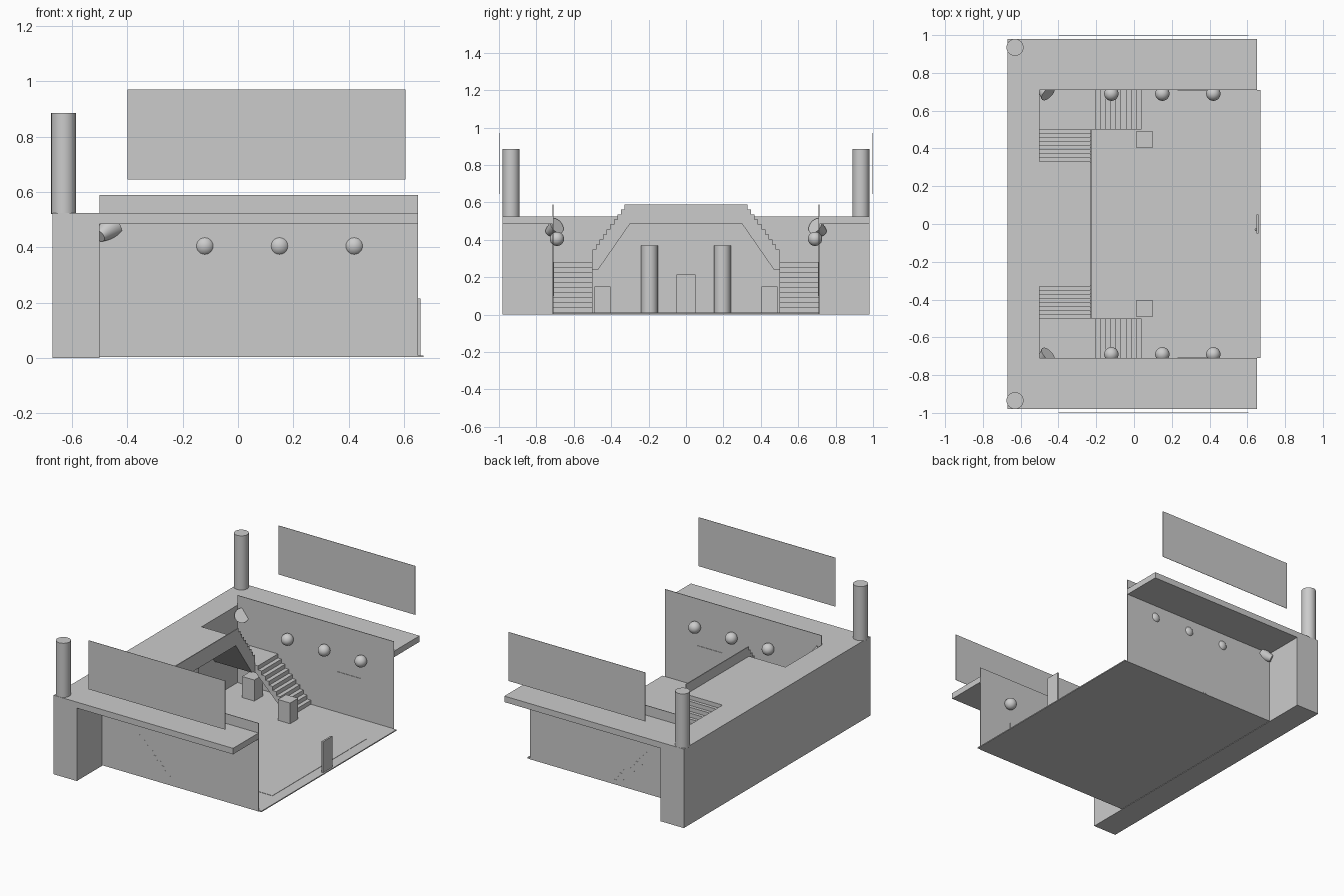
import bpy, bmesh
from mathutils import Vector

if "Cube" in bpy.data.objects:
    bpy.data.objects.remove(bpy.data.objects["Cube"])

grey = bpy.data.materials.new("plain_grey")
grey.use_nodes = True
grey.diffuse_color = (0.6, 0.6, 0.6, 1)
grey.node_tree.nodes["Principled BSDF"].inputs["Base Color"].default_value = (0.6, 0.6, 0.6, 1)


def finish(name, bm, smooth=False):
    bmesh.ops.recalc_face_normals(bm, faces=bm.faces)
    mesh = bpy.data.meshes.new(name)
    bm.to_mesh(mesh)
    bm.free()
    mesh.materials.append(grey)
    obj = bpy.data.objects.new(name, mesh)
    bpy.context.collection.objects.link(obj)
    if smooth:
        bpy.ops.object.select_all(action="DESELECT")
        obj.select_set(True)
        bpy.context.view_layer.objects.active = obj
        bpy.ops.object.shade_smooth_by_angle()
    return obj


def box(name, x, y, z):
    bm = bmesh.new()
    bmesh.ops.create_cube(bm, size=1)
    for v in bm.verts:
        v.co = [(lo + hi) / 2 + c * (hi - lo) for c, (lo, hi) in zip(v.co, (x, y, z))]
    return finish(name, bm)


def prism(name, points, axis, lo, hi):
    """Extrude an outline of (across, z) points along x or y."""
    bm = bmesh.new()
    place = (lambda a, z, d: (d, a, z)) if axis == "x" else (lambda a, z, d: (a, d, z))
    face = bm.faces.new([bm.verts.new(place(a, z, lo)) for a, z in points])
    moved = bmesh.ops.extrude_face_region(bm, geom=[face])["geom"]
    shift = Vector(place(0, 0, hi - lo))
    bmesh.ops.translate(bm, vec=shift, verts=[g for g in moved if isinstance(g, bmesh.types.BMVert)])
    return finish(name, bm)


def cone(name, start, end, r1, r2):
    start, end = Vector(start), Vector(end)
    axis = end - start
    bm = bmesh.new()
    bmesh.ops.create_cone(bm, cap_ends=True, segments=32, radius1=r1, radius2=r2, depth=axis.length)
    bmesh.ops.rotate(bm, verts=bm.verts, matrix=axis.to_track_quat("Z", "Y").to_matrix())
    bmesh.ops.translate(bm, verts=bm.verts, vec=(start + end) / 2)
    return finish(name, bm, True)


def ball(name, centre, radius):
    bm = bmesh.new()
    bmesh.ops.create_uvsphere(bm, u_segments=32, v_segments=16, radius=radius)
    bmesh.ops.translate(bm, verts=bm.verts, vec=centre)
    return finish(name, bm, True)


def steps(a0, z0, a1, z1, count):
    """Stepped outline climbing from (a0, z0) to (a1, z1)."""
    da, dz = (a1 - a0) / count, (z1 - z0) / count
    return [(a0 + da * (i + k), z0 + dz * (i + 1)) for i in range(count) for k in (0, 1)]


def span(side, lo, hi):
    return tuple(sorted((side * lo, side * hi)))


# Shared structure
box("rear_block", (-0.67, -0.5), (-0.98, 0.98), (0, 0.525))
box("floor", (-0.5, 0.67), (-0.71, 0.71), (0.003, 0.01))
box("floor_inset", (-0.23, 0.6), (-0.495, 0.495), (0.01, 0.012))
box("balcony", (-0.5, -0.23), (-0.31, 0.31), (0.485, 0.525))
box("entrance_door", (0.648, 0.66), (-0.05, 0.05), (0.01, 0.215))
ball("door_knob", (0.645, -0.03, 0.11), 0.006)

# Stepped parapet across the balcony and both upper flights
half = [(0.47, 0.24), (0.5, 0.24)] + steps(0.5, 0.32, 0.31, 0.59, 10)
under = (0.3, 0.485)
outline = [under] + half + [(-a, z) for a, z in reversed(half)] + [(-under[0], under[1])]
prism("balcony_parapet", outline, "x", -0.232, -0.226)

for label, s in (("left", 1), ("right", -1)):
    # Side wall, roof ledge, hanging panel and roof post
    box(label + "_wall", (-0.5, 0.65), span(s, 0.709, 0.713), (0.003, 0.59))
    box(label + "_ledge", (-0.5, 0.65), span(s, 0.713, 0.98), (0.485, 0.525))
    box(label + "_panel", (-0.4, 0.605), span(s, 0.998, 1.0), (0.645, 0.97))
    cone(label + "_post", (-0.63, s * 0.935, 0.52), (-0.63, s * 0.935, 0.885), 0.045, 0.045)
    box(label + "_wall_plate", (0.23, 0.41), span(s, 0.706, 0.709), (0.1, 0.28))

    # Stairs: lower flight, landing and upper flight
    lower = [(0.04, 0.01)] + steps(0.04, 0.01, -0.23, 0.28, 10) + [(-0.23, 0.24), (0.0, 0.01)]
    prism(label + "_lower_stairs", lower, "y", *span(s, 0.5, 0.714))
    box(label + "_landing", (-0.5, -0.23), span(s, 0.49, 0.71), (0.24, 0.28))
    upper = [(0.5, 0.24)] + steps(0.5, 0.28, 0.31, 0.525, 9) + [(0.3, 0.485), (0.47, 0.24)]
    prism(label + "_upper_stairs", [(s * a, z) for a, z in upper], "x", -0.5, -0.23)

    # Pedestals, rounded doorway columns, wall globes and corner lamp
    box(label + "_pedestal", (0.01, 0.1), span(s, 0.405, 0.49), (0.01, 0.15))
    box(label + "_under_stair_box", (-0.355, -0.265), span(s, 0.55, 0.64), (0.01, 0.15))
    cone(label + "_column", (-0.48, s * 0.195, 0.01), (-0.48, s * 0.195, 0.37), 0.045, 0.045)
    for i, x in enumerate((-0.12, 0.15, 0.42)):
        ball(f"{label}_globe_{i + 1}", (x, s * 0.69, 0.405), 0.038)
    cone(label + "_corner_lamp", (-0.5, s * 0.735, 0.44), (-0.455, s * 0.69, 0.475), 0.022, 0.045)
